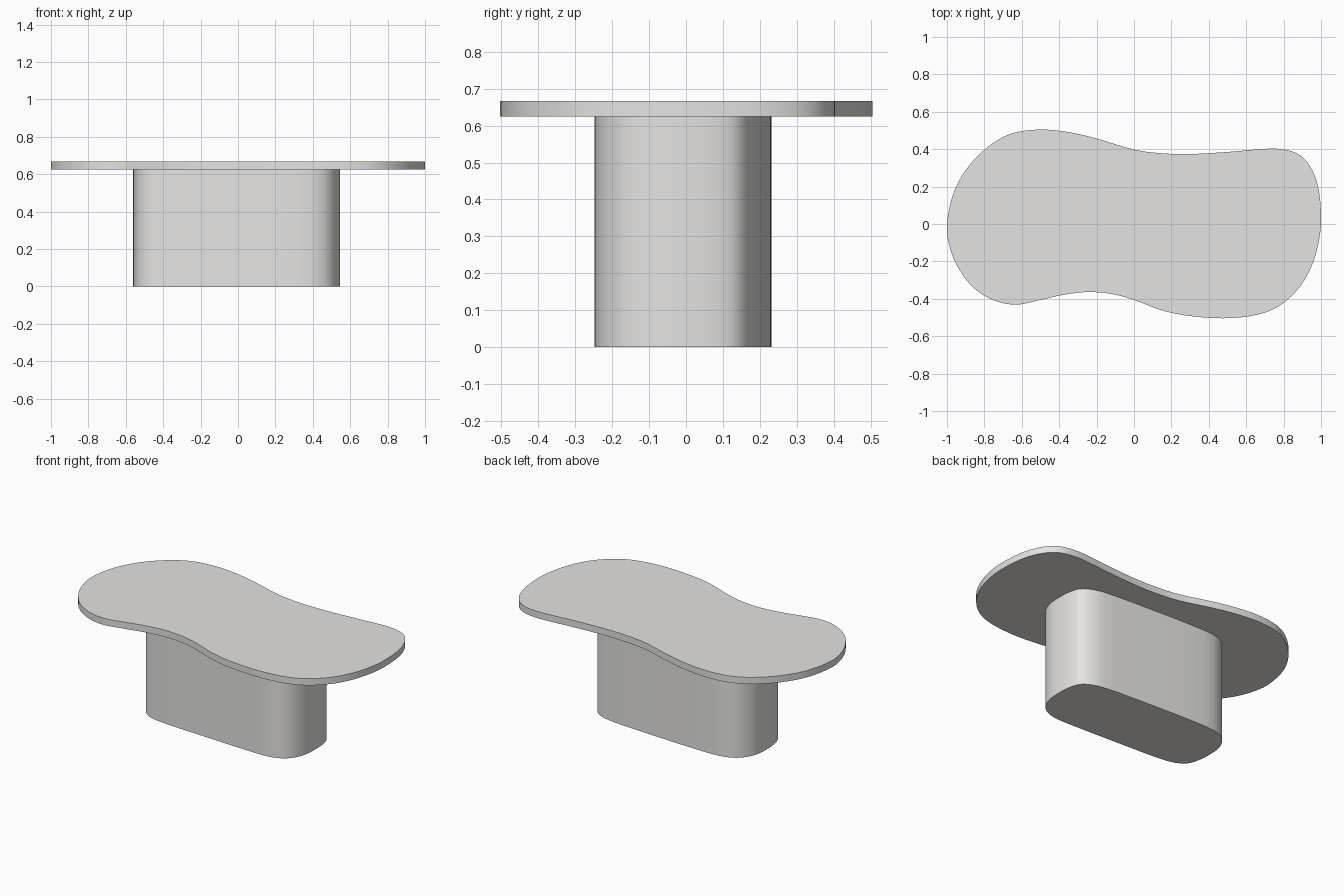
import bpy, bmesh, math
from mathutils import Vector

if "Cube" in bpy.data.objects:
    bpy.data.objects.remove(bpy.data.objects["Cube"])

mat = bpy.data.materials.new("warm light grey")
mat.diffuse_color = (0.78, 0.77, 0.755, 1)
mat.use_nodes = True
mat.node_tree.nodes["Principled BSDF"].inputs["Base Color"].default_value = mat.diffuse_color


def smooth_loop(pts, steps=5):
    """Closed Catmull-Rom curve through the points."""
    out, n = [], len(pts)
    for i in range(n):
        a, b, c, d = (Vector(pts[(i + k) % n]) for k in (-1, 0, 1, 2))
        for s in range(steps):
            t = s / steps
            out.append(0.5 * (2 * b + (c - a) * t + (2 * a - 5 * b + 4 * c - d) * t * t
                              + (3 * b - a - 3 * c + d) * t ** 3))
    return out


def slab(name, pts, z0, z1, dy=0):
    """Extrude a smooth outline between two heights."""
    bm = bmesh.new()
    face = bm.faces.new([bm.verts.new((p.x, p.y + dy, z0)) for p in smooth_loop(pts)])
    ext = bmesh.ops.extrude_face_region(bm, geom=[face], use_keep_orig=True)
    verts = [g for g in ext["geom"] if isinstance(g, bmesh.types.BMVert)]
    bmesh.ops.translate(bm, verts=verts, vec=(0, 0, z1 - z0))
    bmesh.ops.recalc_face_normals(bm, faces=bm.faces)
    mesh = bpy.data.meshes.new(name)
    bm.to_mesh(mesh)
    bm.free()
    obj = bpy.data.objects.new(name, mesh)
    bpy.context.collection.objects.link(obj)
    mesh.materials.append(mat)
    bpy.ops.object.select_all(action='DESELECT')
    obj.select_set(True)
    bpy.context.view_layer.objects.active = obj
    bpy.ops.object.shade_smooth_by_angle(angle=math.radians(35))
    return obj


# Pebble-shaped top, outline clockwise from the left end
top = [(-1, 0), (-.965, .17), (-.885, .312), (-.77, .425), (-.65, .489), (-.5, .509),
       (-.35, .495), (-.2, .461), (0, .402), (.15, .382), (.3, .378), (.5, .389),
       (.65, .402), (.77, .406), (.87, .382), (.94, .315), (.985, .2), (1, .05),
       (.99, -.08), (.95, -.22), (.88, -.34), (.775, -.435), (.65, -.483),
       (.48, -.5), (.3, -.488), (.15, -.458), (0, -.402), (-.12, -.37),
       (-.25, -.36), (-.38, -.375), (-.5, -.402), (-.63, -.427), (-.75, -.404),
       (-.86, -.335), (-.94, -.23), (-.985, -.12)]
slab("table_top", top, 0.625, 0.667, dy=-0.004)

# Pedestal, a gently skewed rounded block
base = [(-.56, .02), (-.55, .1), (-.51, .17), (-.45, .212), (-.36, .23), (-.2, .23),
        (0, .222), (.2, .212), (.36, .2), (.45, .181), (.515, .14), (.54, .07),
        (.545, -.02), (.538, -.1), (.508, -.175), (.45, -.225), (.36, -.247),
        (.2, -.245), (0, -.236), (-.2, -.227), (-.36, -.217), (-.465, -.198),
        (-.53, -.152), (-.556, -.07)]
slab("pedestal", base, 0, 0.625)
